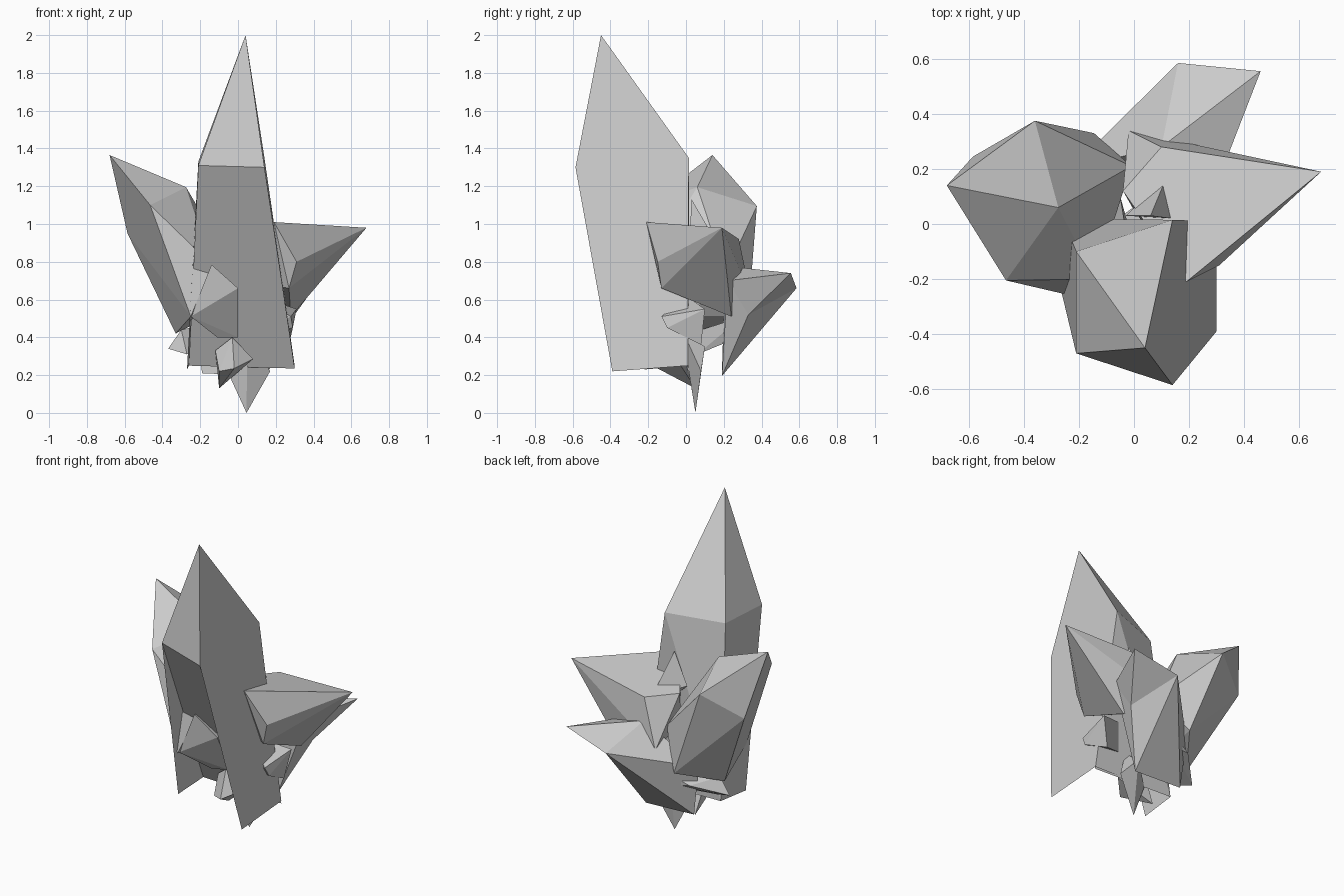
import bpy, bmesh, math


def finish(name, bm):
    me = bpy.data.meshes.new(name)
    bm.to_mesh(me)
    bm.free()
    ob = bpy.data.objects.new(name, me)
    bpy.context.collection.objects.link(ob)
    return ob


def hull(name, pts, is_open=None):
    """Flat-faced crystal wrapped around its corner points; is_open picks faces to leave out."""
    bm = bmesh.new()
    for p in pts:
        bm.verts.new(p)
    bmesh.ops.convex_hull(bm, input=bm.verts[:])
    loose = [v for v in bm.verts if not v.link_faces]
    bmesh.ops.delete(bm, geom=loose, context='VERTS')
    bmesh.ops.dissolve_limit(bm, angle_limit=math.radians(3),
                             verts=bm.verts[:], edges=bm.edges[:])
    bmesh.ops.recalc_face_normals(bm, faces=bm.faces[:])
    if is_open:
        bm.normal_update()
        bmesh.ops.delete(bm, geom=[f for f in bm.faces if is_open(f.normal)], context='FACES')
    return finish(name, bm)


def panel(name, pts):
    """Single flat sheet."""
    bm = bmesh.new()
    bm.faces.new([bm.verts.new(p) for p in pts])
    return finish(name, bm)


# Tall main crystal: tip, shoulder ring, base ring; open at the front and below
hull("main_crystal", [
    (0.04, -0.45, 2.0),
    (-0.21, -0.47, 1.31), (0.14, -0.585, 1.30), (0.14, 0.015, 1.35), (-0.21, -0.10, 1.33),
    (-0.27, -0.22, 0.23), (0.30, -0.39, 0.22), (0.30, 0.01, 0.25), (-0.26, 0.02, 0.25)],
    lambda n: n.z < -0.05 and (n.y < -0.7 or n.z < -0.7))

# Its front slopes back from the shoulders to the rear base edge
panel("main_front", [(-0.21, -0.47, 1.31), (-0.26, 0.02, 0.25),
                     (0.30, 0.01, 0.235), (0.14, -0.585, 1.30)])

# Leaning left crystal
hull("left_crystal", [
    (-0.68, 0.14, 1.365),
    (-0.465, -0.205, 1.10), (-0.275, 0.06, 1.195), (-0.36, 0.375, 1.095), (-0.585, 0.245, 0.95),
    (-0.25, -0.255, 0.51), (-0.14, -0.20, 0.785), (-0.01, 0.21, 0.74),
    (-0.145, 0.33, 0.515), (-0.33, 0.08, 0.42)])

# Low crystal leaning to the back: body and tip share one shoulder ring
shoulder = [(0.16, 0.585, 0.66), (0.30, 0.33, 0.52), (0.33, 0.22, 0.70), (0.10, 0.28, 0.77)]
hull("back_crystal_body", shoulder + [
    (-0.23, 0.20, 0.53), (-0.19, 0.19, 0.21), (0.15, 0.19, 0.195)])
hull("back_crystal_tip", shoulder + [(0.46, 0.555, 0.74)])

# Pointed crystal on the right
hull("right_crystal", [
    (0.68, 0.19, 0.98), (0.19, -0.21, 1.01), (0.31, -0.15, 0.80), (0.27, -0.13, 0.66),
    (0.28, 0.24, 0.51), (0.10, 0.28, 0.92), (-0.02, 0.34, 0.63), (-0.04, 0.12, 0.92),
    (0.0, 0.05, 0.70)])

# Spike that reaches the ground
hull("bottom_spike", [
    (0.045, 0.05, 0.0), (-0.07, 0.01, 0.25), (0.17, 0.08, 0.22), (0.05, -0.02, 0.44),
    (0.05, 0.10, 0.35)])

# Small stub on the right under the pointed crystal
hull("right_stub", [
    (0.31, 0.10, 0.55), (0.28, -0.13, 0.51), (0.29, -0.10, 0.45), (0.27, 0.08, 0.36),
    (0.10, 0.0, 0.42), (0.10, 0.0, 0.62)])

# Thin plate under the left crystal
hull("left_plate", [
    (-0.37, 0.085, 0.34), (-0.27, 0.06, 0.31), (-0.30, 0.08, 0.44),
    (-0.20, 0.25, 0.42), (0.0, 0.30, 0.51), (-0.05, 0.28, 0.40)])

# Shards breaking through the sloped front
hull("front_upper_shard", [
    (-0.14, -0.24, 0.785), (-0.25, -0.24, 0.51), (0.0, -0.21, 0.66), (-0.11, -0.12, 0.40),
    (0.0, -0.08, 0.40), (-0.05, 0.10, 0.60)])
hull("front_lower_shard", [
    (-0.12, -0.03, 0.33), (-0.03, -0.08, 0.40), (0.08, -0.05, 0.285), (-0.02, -0.15, 0.235),
    (-0.10, -0.10, 0.22), (-0.10, 0.05, 0.13)])

# Small peak behind the main crystal
hull("back_peak_shard", [
    (0.06, 0.03, 1.13), (0.12, 0.175, 0.88), (-0.03, 0.03, 0.93), (0.05, 0.06, 0.85),
    (0.14, 0.02, 0.95)])
